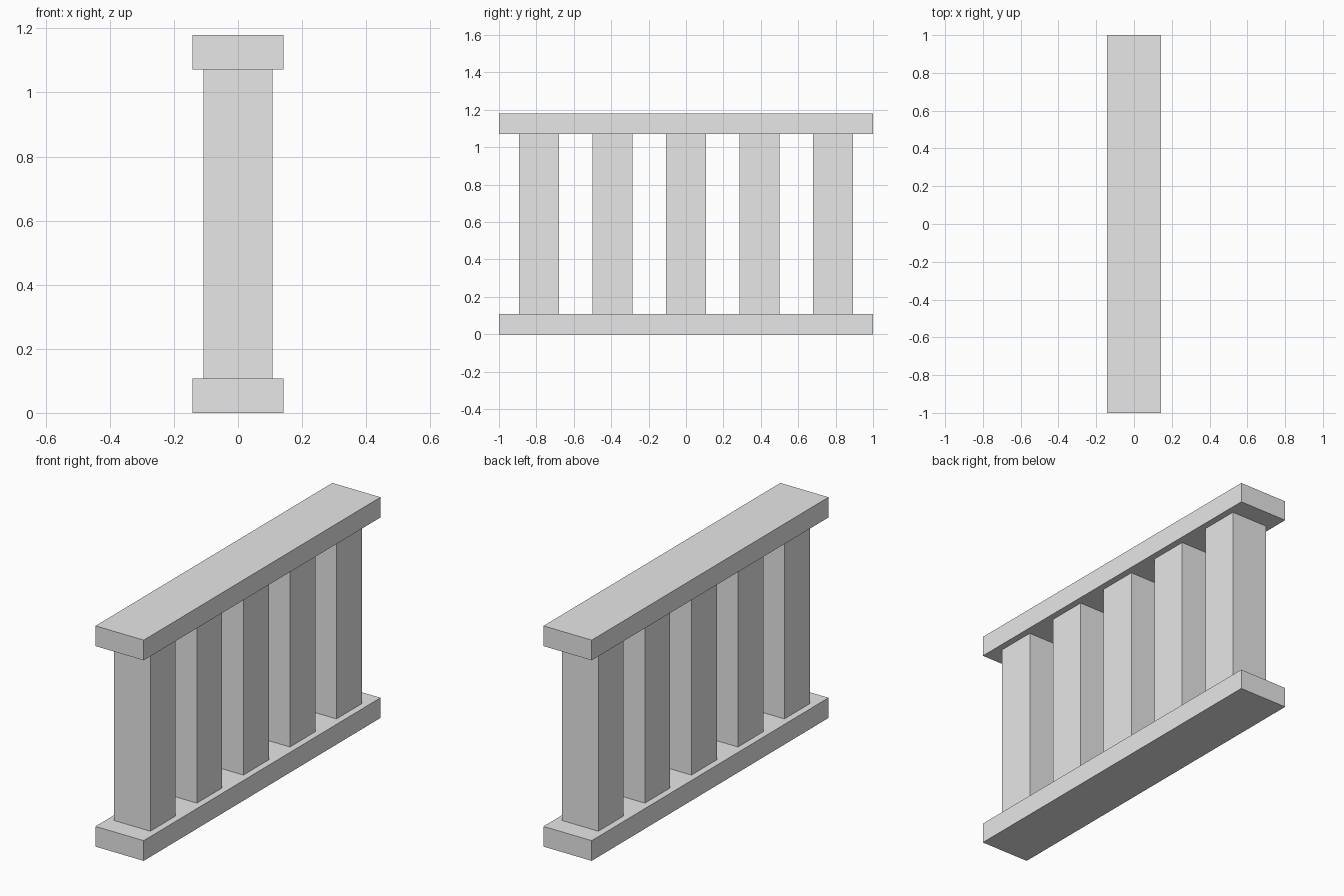
import bpy

cube = bpy.data.objects.get("Cube")
if cube:
    bpy.data.objects.remove(cube, do_unlink=True)

# Single plain stone colour
stone = bpy.data.materials.new("light_grey")
stone.use_nodes = True
colour = (0.8, 0.8, 0.8, 1)
stone.diffuse_color = colour
stone.node_tree.nodes["Principled BSDF"].inputs["Base Color"].default_value = colour

HEIGHT = 1.18
RAIL_WIDTH, RAIL_HEIGHT = 0.285, 0.108
POST_WIDTH, POST_SPACING = 0.214, 0.393


def block(name, y, z_low, z_high, width, length):
    """Box resting at z_low, centred on x = 0."""
    bpy.ops.mesh.primitive_cube_add(size=1, location=(0, y, (z_low + z_high) / 2))
    obj = bpy.context.object
    obj.name = name
    obj.scale = (width, length, z_high - z_low)
    bpy.ops.object.transform_apply(location=False, rotation=False, scale=True)
    obj.data.materials.append(stone)
    return obj


# Rails
block("bottom_rail", 0, 0, RAIL_HEIGHT, RAIL_WIDTH, 2)
block("top_rail", 0, HEIGHT - RAIL_HEIGHT, HEIGHT, RAIL_WIDTH, 2)

# Square posts between the rails
for i in range(5):
    block(f"post_{i + 1}", (i - 2) * POST_SPACING,
          RAIL_HEIGHT, HEIGHT - RAIL_HEIGHT, POST_WIDTH, POST_WIDTH)
